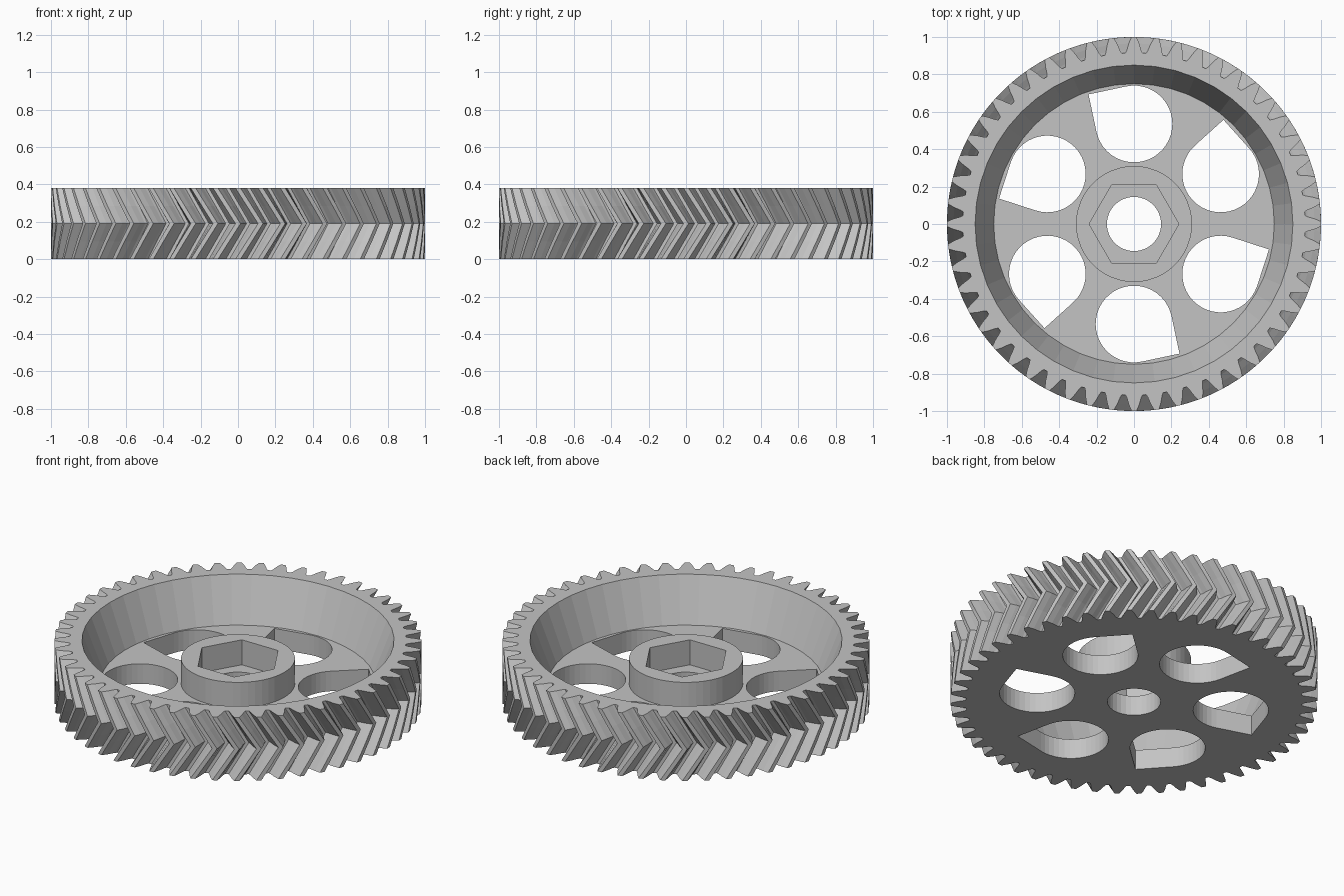
import bpy, bmesh, math
from mathutils import Matrix, Vector

if "Cube" in bpy.data.objects:
    bpy.data.objects.remove(bpy.data.objects["Cube"], do_unlink=True)

TEETH = 52
PITCH = math.tau / TEETH
HEIGHT, WEB, HUB_TOP = 0.38, 0.12, 0.27
HUB_R, BORE_R, HEX_R = 0.31, 0.145, 0.24

grey = bpy.data.materials.new("light_grey")
grey.use_nodes = True
colour = (0.55, 0.55, 0.55, 1)
grey.diffuse_color = colour
grey.node_tree.nodes["Principled BSDF"].inputs["Base Color"].default_value = colour


def make_object(name, bm):
    bmesh.ops.recalc_face_normals(bm, faces=bm.faces)
    mesh = bpy.data.meshes.new(name)
    bm.to_mesh(mesh)
    bm.free()
    mesh.materials.append(grey)
    obj = bpy.data.objects.new(name, mesh)
    bpy.context.collection.objects.link(obj)
    return obj


def loft(name, rings):
    """Skin a stack of equal rings and cap both ends."""
    bm = bmesh.new()
    loops = [[bm.verts.new(p) for p in ring] for ring in rings]
    n = len(loops[0])
    for low, high in zip(loops, loops[1:]):
        for i in range(n):
            j = (i + 1) % n
            bm.faces.new((low[i], low[j], high[j], high[i]))
    bm.faces.new(loops[0][::-1])
    bm.faces.new(loops[-1])
    return make_object(name, bm)


def prism(name, outline, z0, z1):
    return loft(name, [[(x, y, z) for x, y in outline] for z in (z0, z1)])


def circle(radius, sides):
    return [(radius * math.cos(math.tau * i / sides),
             radius * math.sin(math.tau * i / sides)) for i in range(sides)]


def lathe(name, profile, sides):
    bm = bmesh.new()
    verts = [bm.verts.new((r, 0, z)) for r, z in profile]
    edges = [bm.edges.new(pair) for pair in zip(verts, verts[1:])]
    bmesh.ops.spin(bm, geom=verts + edges, cent=(0, 0, 0), axis=(0, 0, 1),
                   angle=math.tau, steps=sides, use_merge=True)
    bmesh.ops.remove_doubles(bm, verts=bm.verts, dist=1e-5)
    return make_object(name, bm)


# Toothed blank: half tooth as (radius, half width in pitches), mirrored
flank = [(0.915, 0.41), (0.93, 0.34), (0.965, 0.24), (1.0, 0.11)]
tooth = [(r, -w) for r, w in flank] + [(r, w) for r, w in reversed(flank)]


def gear_ring(z, twist):
    ring = []
    for t in range(TEETH):
        for r, w in tooth:
            a = (t + w) * PITCH + twist
            ring.append((r * math.cos(a), r * math.sin(a), z))
    return ring


# Herringbone twist peaks at mid height
LEVELS = 4
rings = []
for k in range(LEVELS + 1):
    f = k / LEVELS
    rings.append(gear_ring(f * HEIGHT, PITCH * (1 - abs(2 * f - 1))))
gear = loft("herringbone_gear", rings)

# Tapered dish around the raised hub
cutters = [lathe("dish_cutter", [(0, HUB_TOP), (HUB_R, HUB_TOP), (HUB_R, WEB),
                                 (0.75, WEB), (0.865, 0.42), (0, 0.42)], 48)]

# Shaft bore and hexagonal nut pocket
cutters.append(prism("bore_cutter", circle(BORE_R, 32), -0.1, 0.5))
cutters.append(prism("hex_pocket_cutter", circle(HEX_R, 6), WEB, 0.5))

# Six teardrop openings through the web
HOLE_R, HOLE_AT, LEAN = 0.205, 0.535, math.radians(57)
drop = [Vector((HOLE_R * math.sqrt(2), 0, 0))]
for i in range(33):
    a = math.radians(45 + 270 * i / 32)
    drop.append(Vector((HOLE_R * math.cos(a), HOLE_R * math.sin(a), 0)))
for k in range(6):
    place = (Matrix.Rotation(math.radians(30 + 60 * k), 3, "Z"))
    lean = Matrix.Rotation(LEAN, 3, "Z")
    outline = [(place @ (lean @ p + Vector((HOLE_AT, 0, 0)))).xy for p in drop]
    cutters.append(prism("opening_cutter", outline, -0.1, 0.2))

for cutter in cutters:
    cutter.hide_render = True
    mod = gear.modifiers.new(cutter.name, "BOOLEAN")
    mod.operation = "DIFFERENCE"
    mod.solver = "EXACT"
    mod.object = cutter

# Bake the cuts and discard the cutters
bpy.context.view_layer.update()
graph = bpy.context.evaluated_depsgraph_get()
result = bpy.data.meshes.new_from_object(gear.evaluated_get(graph))
gear.modifiers.clear()
gear.data = result
for cutter in cutters:
    bpy.data.objects.remove(cutter, do_unlink=True)
